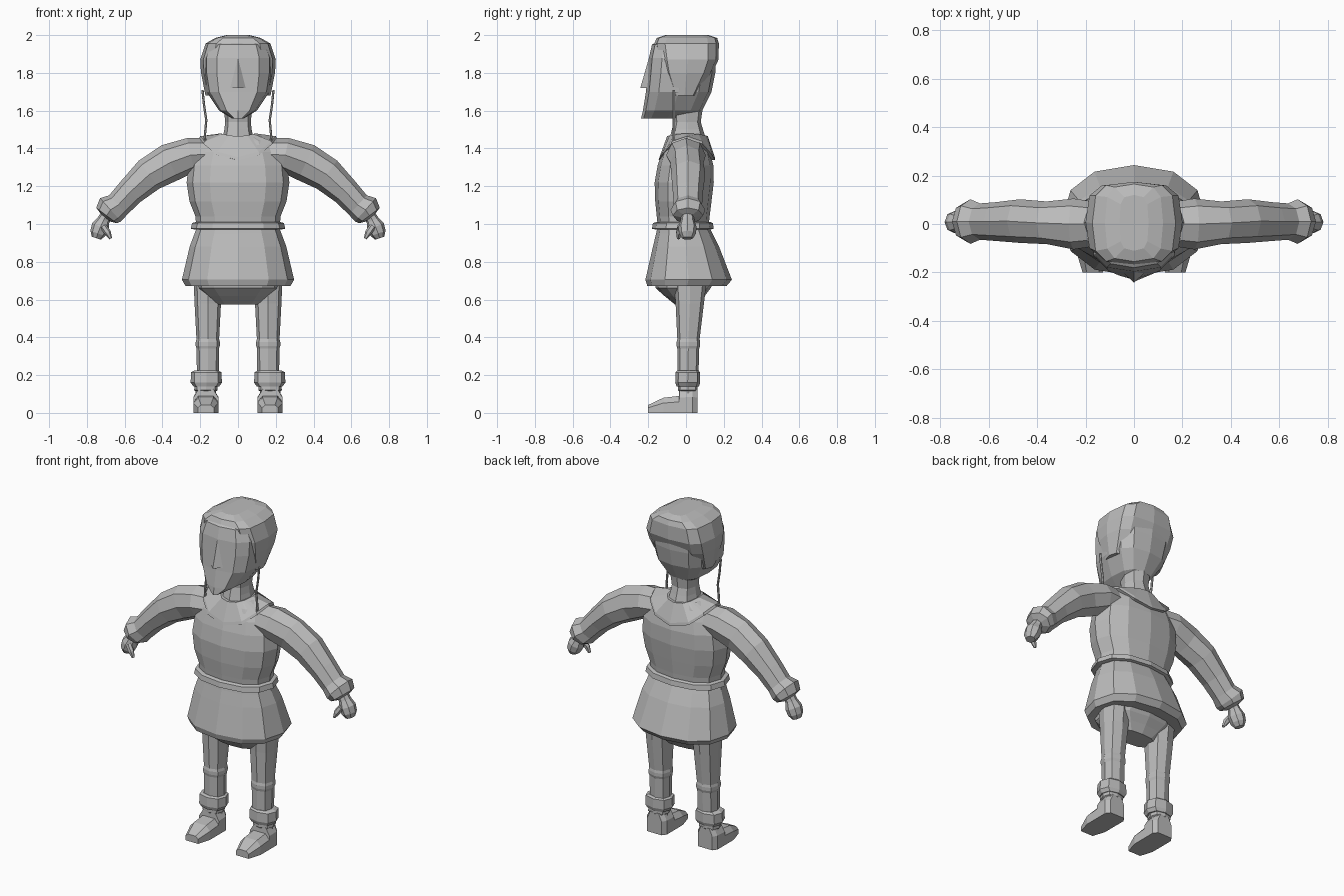
import bpy, bmesh, math
from mathutils import Vector

grey = bpy.data.materials.new("plain grey")
grey.diffuse_color = (0.5, 0.5, 0.5, 1)


def finish(name, bm):
    bmesh.ops.recalc_face_normals(bm, faces=bm.faces)
    mesh = bpy.data.meshes.new(name)
    bm.to_mesh(mesh)
    bm.free()
    mesh.materials.append(grey)
    ob = bpy.data.objects.new(name, mesh)
    bpy.context.collection.objects.link(ob)
    return ob


def skin(name, rings):
    """Join successive rings of points with faces and cap both ends."""
    bm = bmesh.new()
    vs = [[bm.verts.new(p) for p in r] for r in rings]
    n = len(vs[0])
    for a, b in zip(vs, vs[1:]):
        for i in range(n):
            j = (i + 1) % n
            bm.faces.new((a[i], a[j], b[j], b[i]))
    bm.faces.new(vs[0])
    bm.faces.new(vs[-1])
    return finish(name, bm)


def oval(z, hw, yf, yb, n=12, p=2.3, cx=0.0, lift=0.0, turn=0.0):
    """Rounded-box ring; lift raises the points at the sides."""
    pts = []
    for i in range(n):
        a = 2 * math.pi * (i + turn) / n
        s, c = math.sin(a), -math.cos(a)
        x = math.copysign(abs(s) ** (2 / p), s) if abs(s) > 1e-6 else 0
        y = math.copysign(abs(c) ** (2 / p), c) if abs(c) > 1e-6 else 0
        pts.append((cx + hw * x, (yf + yb) / 2 + (yb - yf) / 2 * y, z + lift * s * s))
    # start angle faces the front
    return pts


def stack(name, rows, **kw):
    return skin(name, [oval(*r, **kw) for r in rows])


def tube(name, path, s=1, n=8):
    """Path rows: x, y, z, in-plane radius, depth radius; bends in the xz plane."""
    rings = []
    for i, (x, y, z, r, d) in enumerate(path):
        a, b = path[max(i - 1, 0)], path[min(i + 1, len(path) - 1)]
        t = Vector((b[0] - a[0], 0, b[2] - a[2])).normalized()
        side = Vector((-t.z, 0, t.x))
        ring = []
        for k in range(n):
            w = 2 * math.pi * k / n
            q = Vector((x, y, z)) + side * r * math.cos(w) + Vector((0, d * math.sin(w), 0))
            ring.append((s * q.x, q.y, q.z))
        rings.append(ring)
    return skin(name, rings)


# head with pointed chin
stack("head", [(1.558, .03, -.238, .03), (1.6, .10, -.228, .085), (1.7, .167, -.212, .135),
               (1.8, .184, -.203, .155), (1.88, .184, -.196, .16), (1.95, .157, -.18, .15),
               (1.975, .10, -.14, .13)], p=2.8)

# nose wedge
bm = bmesh.new()
v = [bm.verts.new(p) for p in [(0, -.19, 1.9), (-.05, -.195, 1.72), (.05, -.195, 1.72), (0, -.242, 1.72)]]
for f in ((0, 1, 3), (0, 3, 2), (1, 2, 3), (0, 2, 1)):
    bm.faces.new([v[i] for i in f])
finish("nose", bm)

# hair cap around the skull
stack("hair", [(1.68, .172, -.075, .06), (1.8, .196, -.135, .14), (1.87, .2, -.155, .172),
               (1.955, .172, -.168, .174), (1.985, .12, -.155, .165), (2.0, .06, -.11, .12)], p=3.4)

# neck
stack("neck", [(1.44, .085, -.09, .11), (1.5, .072, -.075, .09), (1.54, .068, -.065, .078),
               (1.62, .075, -.075, .09)], n=8, p=2.6)

# tunic body, belt and skirt
stack("tunic_body", [(.99, .222, -.15, .12), (1.04, .225, -.155, .125), (1.12, .257, -.163, .135),
                     (1.22, .272, -.166, .147), (1.31, .262, -.15, .145), (1.38, .235, -.128, .128),
                     (1.44, .195, -.095, .105), (1.47, .12, -.07, .09)])
stack("belt", [(.972, .235, -.165, .135), (.975, .25, -.18, .147), (1.005, .243, -.175, .142),
               (1.01, .225, -.16, .13)])
stack("skirt", [(.99, .215, -.15, .12), (.95, .23, -.158, .14), (.88, .256, -.175, .175),
                (.705, .297, -.215, .243), (.672, .278, -.205, .215), (.68, .22, -.15, .14)])
stack("pelvis", [(.72, .225, -.17, .16), (.66, .215, -.16, .13), (.62, .17, -.115, .10),
                 (.575, .12, -.06, .07)], p=2.6)

# broad collar, lower at front and back than over the shoulders
skin("collar", [oval(1.338, .19, -.12, .13, lift=.1), oval(1.338, .207, -.145, .155, lift=.115),
                oval(1.355, .2, -.14, .152, lift=.11), oval(1.465, .09, -.10, .115, lift=.015),
                oval(1.465, .06, -.06, .07)])

for s, tag in ((-1, "left"), (1, "right")):
    # sleeve with flared cuff
    tube("sleeve_" + tag, [(.15, 0, 1.37, .085, .09), (.25, 0, 1.365, .092, .105),
                           (.36, .005, 1.325, .102, .088), (.47, .012, 1.262, .092, .09),
                           (.57, .01, 1.17, .075, .08), (.635, .01, 1.1, .07, .075),
                           (.675, .01, 1.075, .083, .092), (.696, .01, 1.045, .068, .08),
                           (.705, .01, 1.035, .03, .035)], s)
    # hand and thumb
    tube("hand_" + tag, [(.69, .008, 1.06, .03, .034), (.712, .008, 1.02, .034, .036),
                         (.728, .008, .985, .048, .048), (.742, .008, .95, .042, .045),
                         (.75, .008, .925, .025, .03)], s)
    tube("thumb_" + tag, [(.715, -.03, .99, .018, .016), (.69, -.038, .955, .018, .016),
                          (.674, -.04, .922, .008, .009)], s, 6)
    # hanging hair cord
    tube("hair_cord_" + tag, [(.188, -.065, 1.71, .006, .008), (.18, -.065, 1.63, .006, .008),
                              (.168, -.065, 1.55, .006, .008), (.176, -.065, 1.46, .006, .008),
                              (.166, -.065, 1.375, .008, .009)], s, 6)
    # trouser leg with a knee band
    c = s * .16
    stack("leg_" + tag, [(.7, .075, -.065, .11), (.58, .07, -.055, .095), (.39, .06, -.046, .072),
                         (.375, .064, -.05, .075), (.355, .064, -.05, .075), (.34, .059, -.046, .07),
                         (.2, .058, -.044, .066)], n=8, p=2.6, cx=c)
    # boot cuff and ankle
    stack("boot_cuff_" + tag, [(.225, .06, -.045, .066), (.215, .08, -.055, .075),
                               (.16, .083, -.057, .075), (.14, .068, -.05, .068)],
          n=8, p=2.6, cx=s * .168)
    stack("ankle_" + tag, [(.15, .06, -.042, .062), (.12, .062, -.042, .062),
                           (.115, .054, -.036, .058), (.06, .058, -.036, .06)],
          n=8, p=2.8, cx=s * .17)
    # boot foot: sections from heel to toe, rows are y, half width, height
    rings = []
    for y, w, h in ((.06, .048, .125), (.035, .066, .13), (-.035, .066, .125),
                    (-.037, .066, .09), (-.12, .066, .08), (-.2, .042, .042)):
        x = s * .17
        rings.append([(x - w, y, 0), (x + w, y, 0), (x + w, y, h * .65),
                      (x + w * .6, y, h), (x - w * .6, y, h), (x - w, y, h * .65)])
    skin("boot_foot_" + tag, rings)
